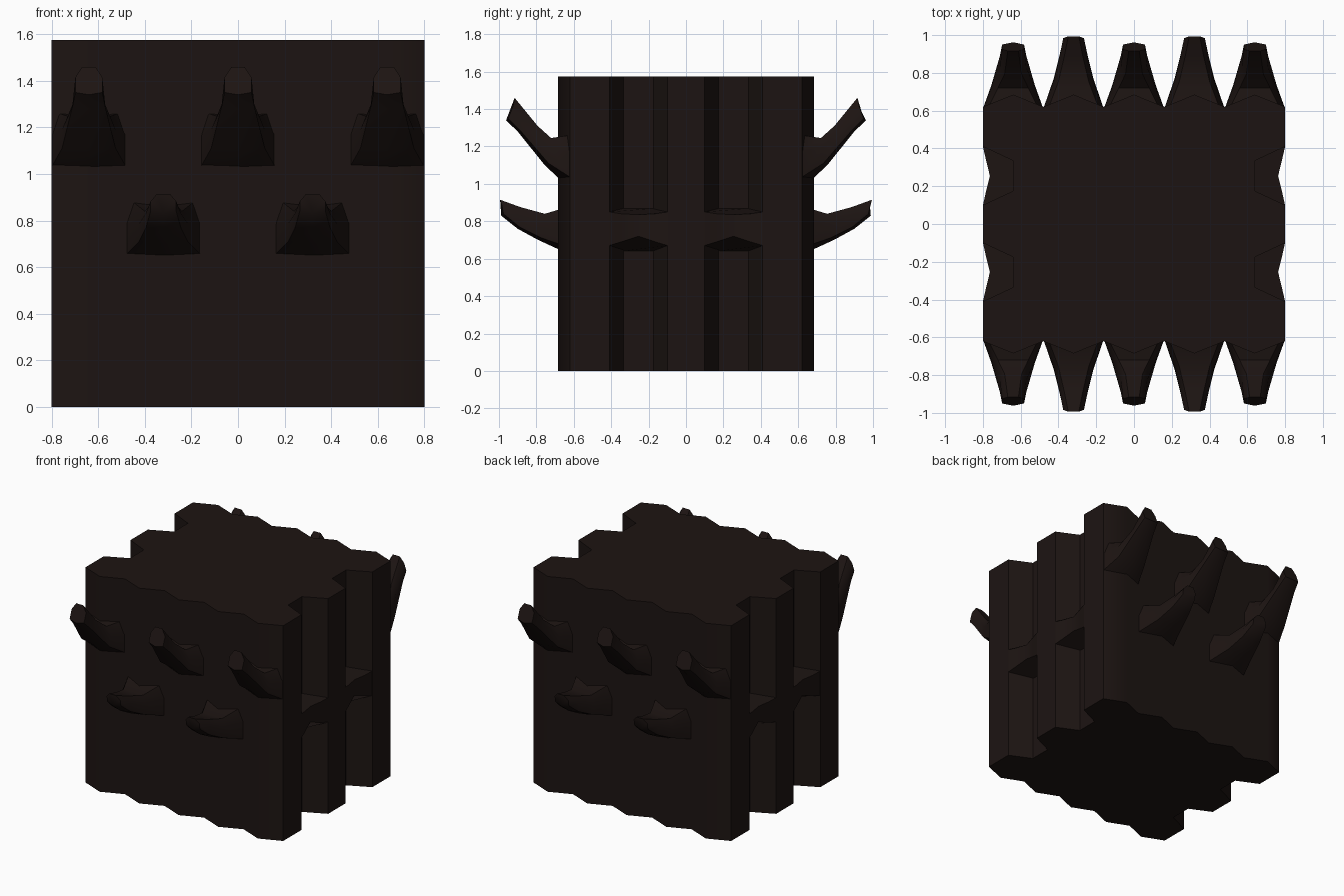
import bpy, bmesh, math

if "Cube" in bpy.data.objects:
    bpy.data.objects.remove(bpy.data.objects["Cube"])

mat = bpy.data.materials.new("dark_bark")
mat.diffuse_color = (0.012, 0.007, 0.006, 1)
mat.use_nodes = True
mat.node_tree.nodes["Principled BSDF"].inputs["Base Color"].default_value = mat.diffuse_color


def make(name, rings):
    """Loft closed rings of points into a capped solid."""
    bm = bmesh.new()
    loops = [[bm.verts.new(p) for p in r] for r in rings]
    n = len(loops[0])
    for a, b in zip(loops, loops[1:]):
        for i in range(n):
            j = (i + 1) % n
            bm.faces.new((a[i], a[j], b[j], b[i]))
    bm.faces.new(loops[0][::-1])
    bm.faces.new(loops[-1])
    bmesh.ops.recalc_face_normals(bm, faces=bm.faces[:])
    me = bpy.data.meshes.new(name)
    bm.to_mesh(me)
    bm.free()
    for p in me.polygons:
        p.use_smooth = True
    me.set_sharp_from_angle(angle=math.radians(50))
    me.materials.append(mat)
    ob = bpy.data.objects.new(name, me)
    bpy.context.collection.objects.link(ob)
    return ob


# Bundle of hexagonal columns: ridged front and back, notched sides
front = [(-0.8 + 0.16 * i, -0.62 if i % 2 == 0 else -0.685) for i in range(11)]
side = [(0.8, -0.41), (0.64, -0.335), (0.64, -0.175), (0.8, -0.1),
        (0.8, 0.1), (0.64, 0.175), (0.64, 0.335), (0.8, 0.41)]
half = front + side
outline = half + [(-x, -y) for x, y in half]
make("column_bundle", [[(x, y, z) for x, y in outline] for z in (0, 1.575)])


# Branch stubs on front and back
def ring(cx, s, yb, zb, yt, zt, w, wt, inset):
    m = zb + 0.62 * (zt - zb)
    ym = yb + 0.62 * (yt - yb)
    pts = [(-w, yb - inset, zb + 0.01), (0, yb, zb), (w, yb - inset, zb + 0.01),
           (w, ym - inset, m), (wt, yt - inset * wt / w, zt),
           (-wt, yt - inset * wt / w, zt), (-w, ym - inset, m)]
    return [(cx + x, s * y, z) for x, y, z in pts]


upper = [(0.67, 1.02, 0.67, 1.26, 0.16, 0.13, 0.06),
         (0.755, 1.10, 0.735, 1.245, 0.115, 0.08, 0.02),
         (0.90, 1.28, 0.80, 1.31, 0.07, 0.045, 0.01),
         (0.962, 1.34, 0.922, 1.46, 0.058, 0.028, 0.012)]
lower = [(0.67, 0.645, 0.67, 0.88, 0.16, 0.13, 0.06),
         (0.79, 0.70, 0.77, 0.84, 0.105, 0.08, 0.02),
         (0.90, 0.76, 0.89, 0.875, 0.075, 0.05, 0.01),
         (0.988, 0.83, 1.0, 0.915, 0.055, 0.028, 0.012)]
for s in (-1, 1):
    for cx in (-0.64, 0, 0.64):
        make("upper_branch", [ring(cx, s, *r) for r in upper])
    for cx in (-0.32, 0.32):
        make("lower_branch", [ring(cx, s, *r) for r in lower])

# Ledges filling the side notches
for s in (-1, 1):
    for cy in (-0.255, 0.255):
        plan = [(0.63, -0.09), (0.8, -0.157), (0.785, -0.09), (0.763, 0),
                (0.785, 0.09), (0.8, 0.157), (0.63, 0.09)]
        low = [0.64, 0.67, 0.69, 0.72, 0.69, 0.67, 0.64]
        high = [0.87, 0.85, 0.84, 0.835, 0.84, 0.85, 0.87]
        make("side_ledge", [[(s * x, cy + y, z) for (x, y), z in zip(plan, zs)]
                            for zs in (low, high)])
